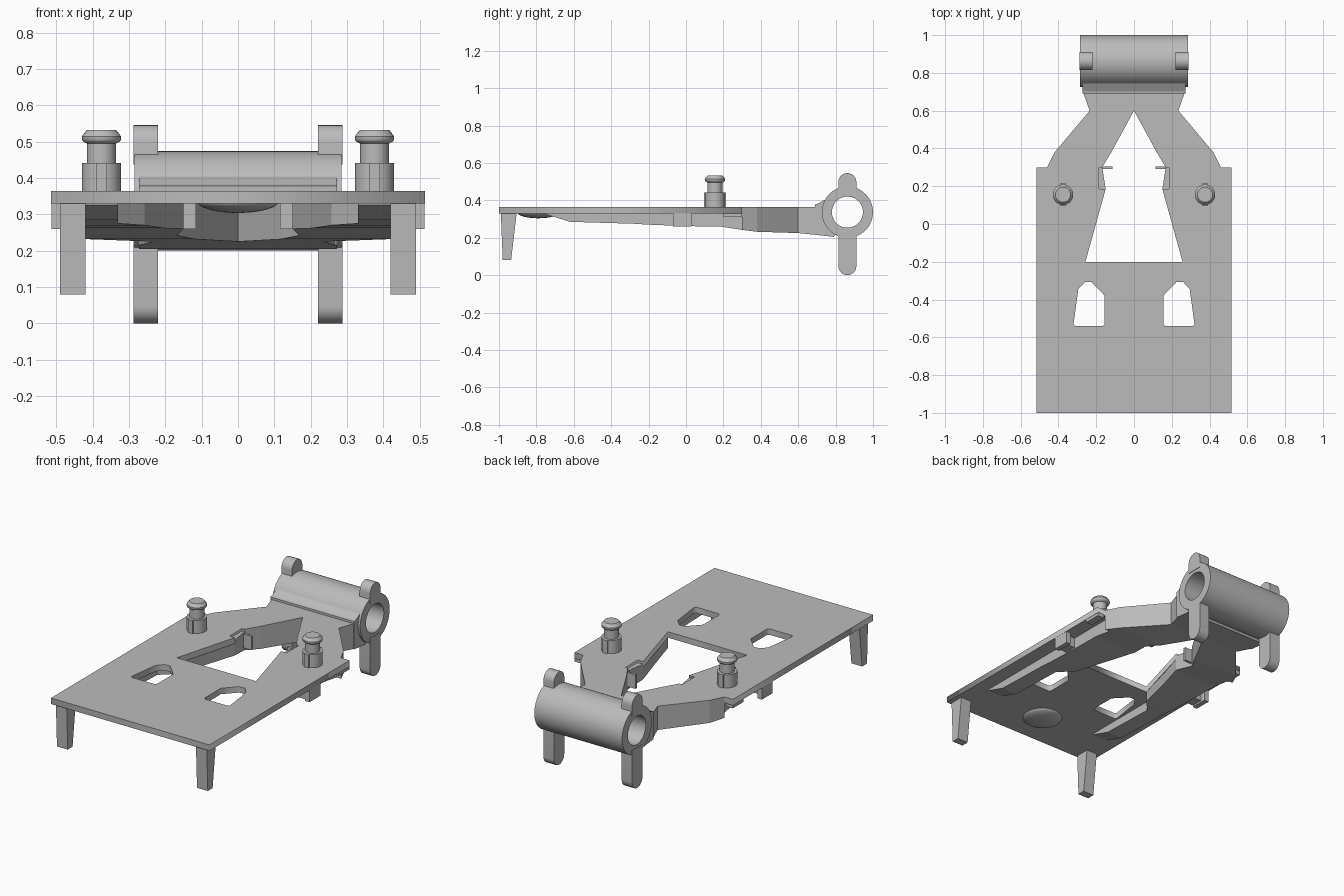
import bpy, bmesh, math
from mathutils import Matrix, Vector

cube = bpy.data.objects.get("Cube")
if cube:
    bpy.data.objects.remove(cube, do_unlink=True)

grey = bpy.data.materials.new("plain_grey")
grey.use_nodes = True
grey.diffuse_color = (0.5, 0.5, 0.5, 1)
grey.node_tree.nodes["Principled BSDF"].inputs["Base Color"].default_value = (0.5, 0.5, 0.5, 1)


def finish(name, bm, smooth=False):
    bmesh.ops.remove_doubles(bm, verts=bm.verts, dist=0.0002)
    bmesh.ops.recalc_face_normals(bm, faces=bm.faces)
    mesh = bpy.data.meshes.new(name)
    bm.to_mesh(mesh)
    bm.free()
    mesh.materials.append(grey)
    ob = bpy.data.objects.new(name, mesh)
    bpy.context.collection.objects.link(ob)
    if smooth:
        bpy.ops.object.select_all(action='DESELECT')
        bpy.context.view_layer.objects.active = ob
        ob.select_set(True)
        bpy.ops.object.shade_smooth_by_angle(angle=math.radians(35))
    return ob


def prism(name, profile, x0, x1, smooth=False):
    """Extrude a (y, z) profile along x."""
    bm = bmesh.new()
    face = bm.faces.new([bm.verts.new((x0, y, z)) for y, z in profile])
    new = bmesh.ops.extrude_face_region(bm, geom=[face])["geom"]
    bmesh.ops.translate(bm, vec=(x1 - x0, 0, 0),
                        verts=[v for v in new if isinstance(v, bmesh.types.BMVert)])
    return finish(name, bm, smooth)


def box(name, x0, x1, y0, y1, z0, z1):
    return prism(name, [(y0, z0), (y1, z0), (y1, z1), (y0, z1)], x0, x1)


def lathe(name, profile, matrix, closed=False, steps=40):
    """Spin an (r, z) profile about z, then place it."""
    bm = bmesh.new()
    vs = [bm.verts.new((r, 0, z)) for r, z in profile]
    edges = [bm.edges.new(p) for p in zip(vs, vs[1:])]
    if closed:
        edges.append(bm.edges.new((vs[-1], vs[0])))
    bmesh.ops.spin(bm, geom=vs + edges, cent=(0, 0, 0), axis=(0, 0, 1),
                   angle=math.tau, steps=steps)
    bmesh.ops.transform(bm, matrix=matrix, verts=bm.verts)
    return finish(name, bm, True)


def loft(name, stations, top, side):
    """Bar through stations (y, inner x, outer x, bottom z)."""
    bm = bmesh.new()
    rings = []
    for y, xi, xo, zb in stations:
        rings.append([bm.verts.new((side * x, y, z))
                      for x, z in ((xi, zb), (xo, zb), (xo, top), (xi, top))])
    for a, b in zip(rings, rings[1:]):
        for i in range(4):
            j = (i + 1) % 4
            bm.faces.new((a[i], a[j], b[j], b[i]))
    bm.faces.new(rings[0])
    bm.faces.new(rings[-1])
    return finish(name, bm)


def flat_plate(name, loops, z0, z1):
    """Filled outline with holes, given thickness."""
    cu = bpy.data.curves.new(name + "_outline", 'CURVE')
    cu.dimensions = '2D'
    cu.fill_mode = 'BOTH'
    cu.extrude = (z1 - z0) / 2
    for pts in loops:
        sp = cu.splines.new('POLY')
        sp.points.add(len(pts) - 1)
        for p, (x, y) in zip(sp.points, pts):
            p.co = (x, y, 0, 1)
        sp.use_cyclic_u = True
    tmp = bpy.data.objects.new(name + "_outline", cu)
    bpy.context.collection.objects.link(tmp)
    dg = bpy.context.evaluated_depsgraph_get()
    mesh = bpy.data.meshes.new_from_object(tmp.evaluated_get(dg))
    bm = bmesh.new()
    bm.from_mesh(mesh)
    bmesh.ops.translate(bm, vec=(0, 0, (z0 + z1) / 2), verts=bm.verts)
    bpy.data.objects.remove(tmp, do_unlink=True)
    bpy.data.meshes.remove(mesh)
    return finish(name, bm)


# Deck plate with tapering opening and two windows
half = [(.515, -1), (.515, .3), (.185, .3), (.185, .185), (.15, .185), (.257, -.2)]
outline = half + [(-x, y) for x, y in reversed(half)]
window = [(.155, -.53), (.165, -.54), (.31, -.54), (.32, -.53), (.295, -.345),
          (.26, -.307), (.225, -.307), (.155, -.38)]
flat_plate("deck_plate", [outline, window, [(-x, y) for x, y in window]], .33, .365)

rail = [(-.75, .33, .43, .326), (-.62, .33, .43, .285), (-.28, .33, .43, .275),
        (-.2, .257, .43, .27), (0, .205, .43, .262), (.185, .15, .43, .26),
        (.3, .168, .43, .242)]
arm = [(.3, .168, .46, .242), (.38, .12, .42, .232), (.6, 0, .235, .225),
       (.7, 0, .27, .215)]

tube_y, tube_z = .863, .337
for side, word in ((1, "left"), (-1, "right")):
    # Under-deck rail and the arm reaching back to the tube
    loft(word + "_rail", rail, .35, side)
    loft(word + "_arm", arm, .365, side)

    # Tapered front leg
    prism(word + "_front_leg", [(-.99, .335), (-.905, .335), (-.935, .08), (-.98, .08)],
          side * .42, side * .49)

    # Small catches under the edge and inside the opening
    box(word + "_edge_catch", side * .485, side * .514, -.07, .03, .26, .335)
    box(word + "_edge_bridge", side * .42, side * .49, -.07, 0, .27, .335)
    box(word + "_inner_catch", side * .115, side * .2, .29, .305, .26, .34)
    box(word + "_rear_edge_lip", side * .47, side * .514, .2, .3, .312, .335)

    # Locking peg with collar, neck and chamfered head
    lathe(word + "_peg",
          [(0, .36), (.054, .36), (.054, .442), (.04, .442), (.04, .495), (.05, .5),
           (.054, .506), (.054, .515), (.04, .533), (0, .533)],
          Matrix.Translation((side * .376, .155, 0)), steps=28)
    for ends in (-1, 1):
        prism(word + "_peg_key", [(.155, .36), (.155 + ends * .06, .36),
                                  (.155 + ends * .06, .442), (.155, .442)],
              side * .376 - .015, side * .376 + .015)

    # Rounded ears above and below the tube
    for name, direction, tip in (("upper", 1, .546), ("lower", -1, 0)):
        r = .048
        centre = tip - direction * r
        root = tube_z + direction * .1
        prof = [(tube_y - r, root)]
        for i in range(13):
            a = math.pi * i / 12
            prof.append((tube_y - r * math.cos(a), centre + direction * r * math.sin(a)))
        prof.append((tube_y + r, root))
        prism(word + "_" + name + "_ear", prof, side * .22, side * .288, True)

# Hollow rear tube
lathe("rear_tube", [(.083, -.285), (.137, -.285), (.137, .285), (.083, .285)],
      Matrix.Translation((0, tube_y, tube_z)) @ Matrix.Rotation(math.pi / 2, 4, 'Y'),
      closed=True, steps=56)

# Block joining the arms to the tube
prism("tube_bracket", [(.69, .216), (.79, .205), (.81, .23), (.765, .3), (.765, .37),
                       (.79, .43), (.705, .382), (.69, .378)], -.272, .272)

# Shallow dome under the front of the deck
dome = [(.11 * math.sin(math.pi * i / 16), .334 - .03 * math.cos(math.pi * i / 16))
        for i in range(9)]
lathe("underside_dome", dome, Matrix.Translation((0, -.79, 0)), steps=32)
